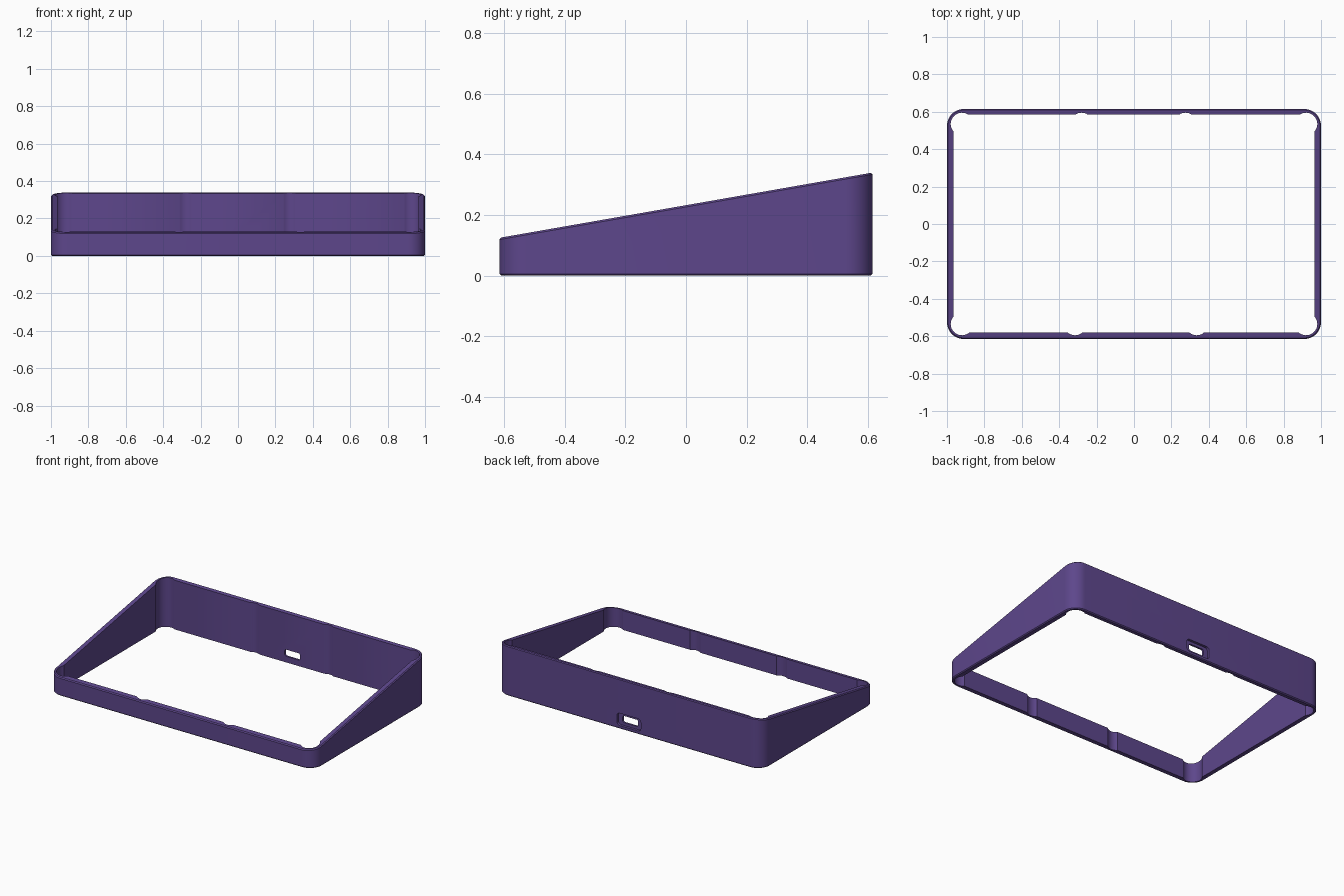
import bpy, bmesh, math
from mathutils import Vector

if "Cube" in bpy.data.objects:
    bpy.data.objects.remove(bpy.data.objects["Cube"])

HX, HY = 1.0, 0.615          # outer half sizes
CORNER_R, CHAMFER = 0.09, 0.006
IN_X, IN_BACK, IN_FRONT = 0.965, 0.585, 0.58   # inner wall faces
NOTCH_R = 0.06               # round reliefs cut in the inner wall
NOTCH_X, NOTCH_Y = 0.92, 0.535


def top_z(y):
    return 0.125 + (y + HY) * 0.215 / (2 * HY)


def arc(cx, cy, r, a0, a1, n):
    return [(cx + r * math.cos(a0 + (a1 - a0) * i / n),
             cy + r * math.sin(a0 + (a1 - a0) * i / n)) for i in range(n + 1)]


def rounded_rect(hx, hy, r, inset=0.0, n=10):
    pts = []
    for k, (sx, sy) in enumerate([(1, 1), (-1, 1), (-1, -1), (1, -1)]):
        a = k * math.pi / 2
        pts += arc(sx * (hx - r), sy * (hy - r), r - inset, a, a + math.pi / 2, n)
    return pts


def inner_outline():
    """Inner wall with a round relief at each corner and two on each long side."""
    ax = math.acos((IN_X - NOTCH_X) / NOTCH_R)
    ab = math.acos((IN_BACK - NOTCH_Y) / NOTCH_R)
    af = math.acos((IN_FRONT - NOTCH_Y) / NOTCH_R)
    h = math.pi / 2
    pts = arc(NOTCH_X, NOTCH_Y, NOTCH_R, -ax, h + ab, 18)
    for x in (0.275, -0.28):
        pts += arc(x, NOTCH_Y, NOTCH_R, h - ab, h + ab, 8)
    pts += arc(-NOTCH_X, NOTCH_Y, NOTCH_R, h - ab, 2 * h + ax, 18)
    pts += arc(-NOTCH_X, -NOTCH_Y, NOTCH_R, 2 * h - ax, 3 * h + af, 18)
    for x in (-0.315, 0.335):
        pts += arc(x, -NOTCH_Y, NOTCH_R, 3 * h - af, 3 * h + af, 8)
    pts += arc(NOTCH_X, -NOTCH_Y, NOTCH_R, 3 * h - af, 4 * h + ax, 18)
    return pts


def add_ring(bm, pts, zfun):
    return [bm.verts.new((x, y, zfun(y))) for x, y in pts]


def bridge(bm, a, b):
    n = len(a)
    for i in range(n):
        j = (i + 1) % n
        bm.faces.new((a[i], a[j], b[j], b[i]))


def ring_edges(bm, ring):
    return [bm.edges.get((ring[i - 1], ring[i])) for i in range(len(ring))]


def make_object(name, bm):
    bmesh.ops.recalc_face_normals(bm, faces=bm.faces[:])
    mesh = bpy.data.meshes.new(name)
    bm.to_mesh(mesh)
    bm.free()
    ob = bpy.data.objects.new(name, mesh)
    bpy.context.collection.objects.link(ob)
    return ob


# Sloped frame wall
bm = bmesh.new()
full = rounded_rect(HX, HY, CORNER_R)
slim = rounded_rect(HX, HY, CORNER_R, CHAMFER)
outer = [add_ring(bm, slim, lambda y: 0.0),
         add_ring(bm, full, lambda y: CHAMFER),
         add_ring(bm, full, lambda y: top_z(y) - CHAMFER),
         add_ring(bm, slim, top_z)]
for a, b in zip(outer, outer[1:]):
    bridge(bm, a, b)
inside = inner_outline()
inner = [add_ring(bm, inside, lambda y: 0.0), add_ring(bm, inside, top_z)]
bridge(bm, inner[1], inner[0])
slope = Vector((0, -0.215 / (2 * HY), 1)).normalized()
for o, i, nrm in ((outer[0], inner[0], Vector((0, 0, -1))), (outer[3], inner[1], slope)):
    bmesh.ops.triangle_fill(bm, use_beauty=True, normal=nrm,
                            edges=ring_edges(bm, o) + ring_edges(bm, i))
frame = make_object("sloped_frame", bm)

# Cable port in the back wall: wide shallow recess, then a smaller through slot
PORT_X, PORT_Z = 0.0, 0.064
for name, hw, hh, r, y0, y1 in (("port_recess_cutter", 0.09, 0.042, 0.022, HY - 0.017, HY + 0.05),
                                ("port_slot_cutter", 0.058, 0.023, 0.012, HY - 0.1, HY + 0.05)):
    bm = bmesh.new()
    pts = rounded_rect(hw, hh, r, n=6)
    rings = [[bm.verts.new((PORT_X + x, y, PORT_Z + z)) for x, z in pts] for y in (y0, y1)]
    bridge(bm, *rings)
    for ring in rings:
        bm.faces.new(ring)
    cutter = make_object(name, bm)
    cutter.hide_render = True
    mod = frame.modifiers.new(name, 'BOOLEAN')
    mod.operation, mod.solver, mod.object = 'DIFFERENCE', 'EXACT', cutter
    bpy.context.view_layer.objects.active = frame
    bpy.ops.object.modifier_apply(modifier=mod.name)
    bpy.data.objects.remove(cutter)

# Colour and shading
purple = bpy.data.materials.new("purple_plastic")
purple.diffuse_color = (0.11, 0.062, 0.26, 1)
purple.use_nodes = True
purple.node_tree.nodes["Principled BSDF"].inputs["Base Color"].default_value = purple.diffuse_color
frame.data.materials.clear()
frame.data.materials.append(purple)
bpy.ops.object.select_all(action='DESELECT')
frame.select_set(True)
bpy.context.view_layer.objects.active = frame
bpy.ops.object.shade_smooth_by_angle(angle=math.radians(30))
